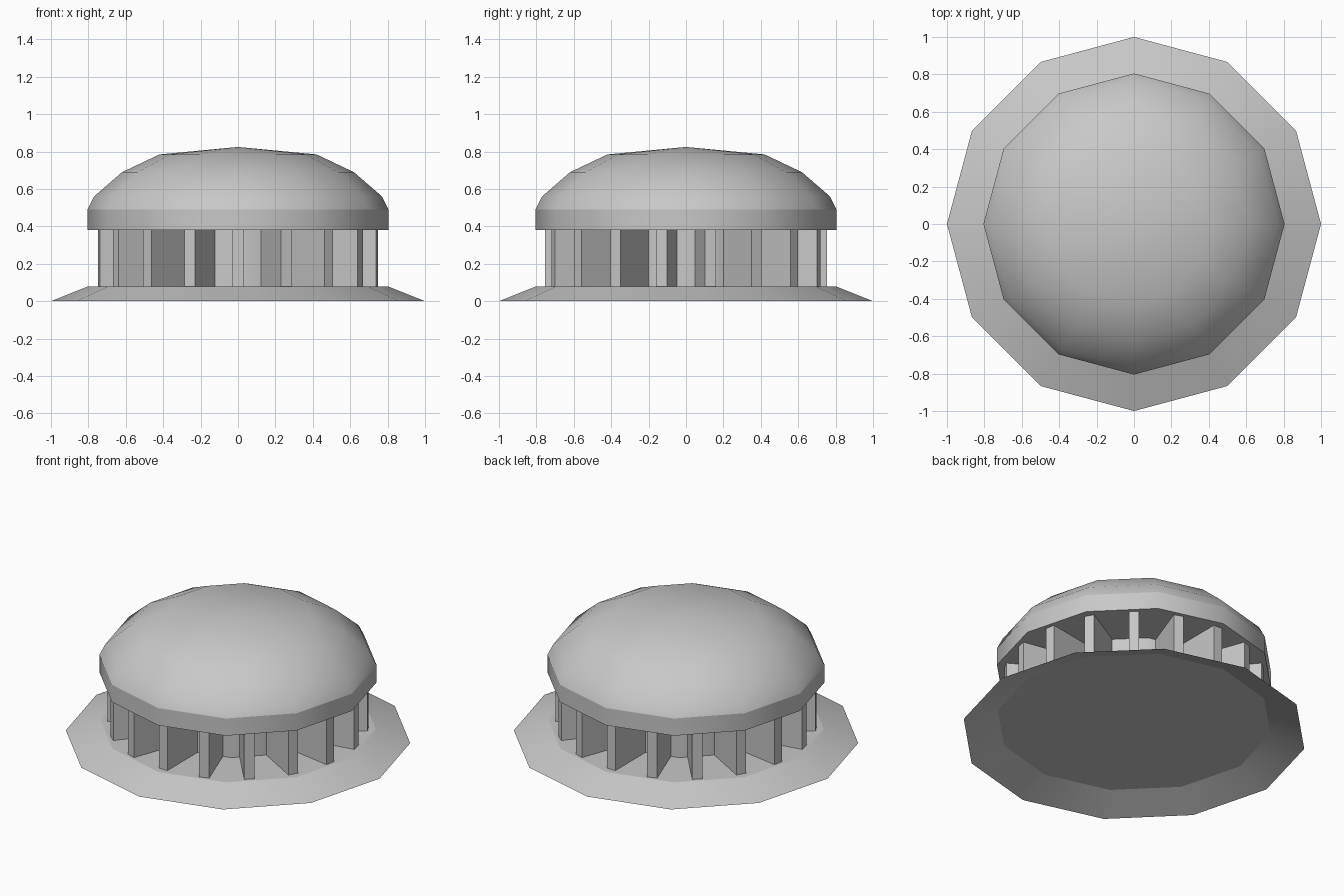
import bpy, bmesh
from math import cos, sin, pi, radians
from mathutils import Matrix

cube = bpy.data.objects.get("Cube")
if cube:
    bpy.data.objects.remove(cube, do_unlink=True)

SIDES = 12
FINS = 18

metal = bpy.data.materials.new("grey_metal")
metal.use_nodes = True
grey = (0.58, 0.58, 0.58, 1)
metal.diffuse_color = grey
metal.node_tree.nodes["Principled BSDF"].inputs["Base Color"].default_value = grey


def finish(name, bm, smooth_angle=None):
    """Turn a bmesh into a named object with the metal material."""
    mesh = bpy.data.meshes.new(name)
    bm.to_mesh(mesh)
    bm.free()
    mesh.materials.append(metal)
    obj = bpy.data.objects.new(name, mesh)
    bpy.context.collection.objects.link(obj)
    if smooth_angle:
        bpy.ops.object.select_all(action="DESELECT")
        obj.select_set(True)
        bpy.context.view_layer.objects.active = obj
        bpy.ops.object.shade_smooth_by_angle(angle=radians(smooth_angle))
    return obj


def lathe(name, profile, smooth_angle):
    """Revolve (radius, height) points listed from bottom to top."""
    bm = bmesh.new()
    rings = []
    for r, z in profile:
        count = SIDES if r > 0 else 1
        rings.append([bm.verts.new((r * cos(2 * pi * i / SIDES), r * sin(2 * pi * i / SIDES), z))
                      for i in range(count)])
    for low, high in zip(rings, rings[1:]):
        for i in range(SIDES):
            j = (i + 1) % SIDES
            if len(high) == 1:
                bm.faces.new((low[i], low[j], high[0]))
            elif len(low) == 1:
                bm.faces.new((low[0], high[j], high[i]))
            else:
                bm.faces.new((low[i], low[j], high[j], high[i]))
    return finish(name, bm, smooth_angle)


# Open-bottomed base flange with a flat deck
lathe("base_flange", [(1, 0), (0.8, 0.08), (0, 0.08)], 15)

# Central duct
lathe("inner_duct", [(0.46, 0.08), (0.46, 0.38)], 35)

# Cap: flat underside with rim band, then the dome
lathe("cap_rim", [(0, 0.38), (0.805, 0.38), (0.805, 0.49)], 35)
lathe("cap_dome", [(0.805, 0.49), (0.77, 0.56), (0.62, 0.69), (0.42, 0.785), (0, 0.825)], 35)

# Ring of radial fins between deck and cap
bm = bmesh.new()
for i in range(FINS):
    turn = Matrix.Rotation(pi / 2 + 2 * pi * i / FINS, 4, "Z")
    place = Matrix.Translation((0.595, 0, 0.23)) @ Matrix.Diagonal((0.32, 0.06, 0.3, 1))
    bmesh.ops.create_cube(bm, size=1, matrix=turn @ place)
finish("radial_fins", bm)
